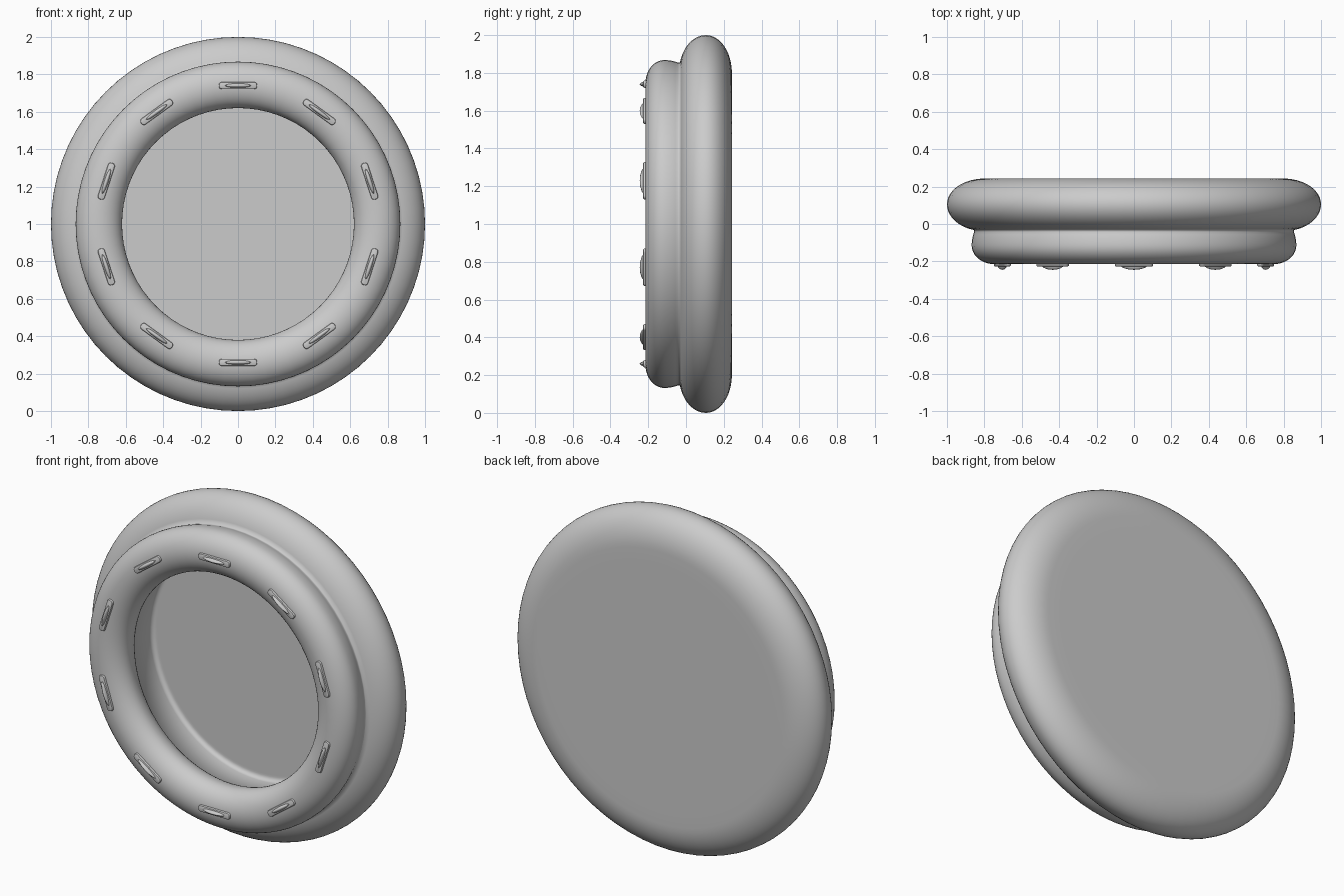
import bpy, bmesh
from math import sin, cos, pi, radians
from mathutils import Matrix, Vector

cube = bpy.data.objects.get("Cube")
if cube:
    bpy.data.objects.remove(cube, do_unlink=True)

GREY = (0.6, 0.6, 0.6, 1)
grey = bpy.data.materials.new("plain_grey")
grey.use_nodes = True
grey.diffuse_color = GREY
grey.node_tree.nodes["Principled BSDF"].inputs["Base Color"].default_value = GREY

CENTRE = Vector((0, 0, 1))
SIDES = 72


def finish(bm, name, angle):
    """Turn a bmesh into a smooth-shaded object."""
    bmesh.ops.recalc_face_normals(bm, faces=bm.faces)
    mesh = bpy.data.meshes.new(name)
    bm.to_mesh(mesh)
    bm.free()
    mesh.materials.append(grey)
    obj = bpy.data.objects.new(name, mesh)
    bpy.context.collection.objects.link(obj)
    bpy.ops.object.select_all(action='DESELECT')
    obj.select_set(True)
    bpy.context.view_layer.objects.active = obj
    bpy.ops.object.shade_smooth_by_angle(angle=radians(angle))


def arc(r, y, width, depth, start, end, steps):
    """Elliptical arc of (radius, y) points; 90 degrees points to the back."""
    angles = [radians(start + (end - start) * i / steps) for i in range(steps + 1)]
    return [(r + width * cos(a), y + depth * sin(a)) for a in angles]


def lathe(name, profile):
    """Spin a (radius, y) profile round the y axis."""
    bm = bmesh.new()
    verts = [bm.verts.new((r, y, 0)) for r, y in profile]
    edges = [bm.edges.new(pair) for pair in zip(verts, verts[1:])]
    bmesh.ops.spin(bm, geom=verts + edges, cent=(0, 0, 0), axis=(0, 1, 0),
                   angle=2 * pi, steps=SIDES, use_duplicate=False)
    bmesh.ops.remove_doubles(bm, verts=bm.verts, dist=0.0002)
    bmesh.ops.translate(bm, verts=bm.verts, vec=CENTRE)
    finish(bm, name, 120)


# Cushion-like back disc, soft crease, rounded front ring and deep recessed floor
back_disc = ([(0, 0.243), (0.72, 0.243)]
             + arc(0.80, 0.105, 0.20, 0.138, 90, 0, 12)
             + arc(0.80, 0.105, 0.20, 0.143, 0, -74, 10)[1:])
front_ring = (arc(0.744, -0.115, 0.124, 0.16, 27, 0, 5)
              + arc(0.744, -0.115, 0.124, 0.10, 0, -180, 20)[1:]
              + arc(0.744, -0.115, 0.124, 0.125, 180, 112, 7)[1:])
recess = (arc(0.68, 0.185, 0.025, 0.025, 0, 90, 5)
          + [(0.67, 0.21), (0, 0.21)])
lathe("ring_body", back_disc + front_ring + recess)


def add_stitch(index):
    """Flat rounded tab with a slim raised ridge, laid along the ring."""
    place = (Matrix.Translation(CENTRE) @ Matrix.Rotation(index * 2 * pi / 10, 4, 'Y')
             @ Matrix.Translation((0, -0.212, 0.74)))
    # Tab
    bm = bmesh.new()
    bmesh.ops.create_cube(bm, size=1, matrix=Matrix.Diagonal((0.205, 0.03, 0.038, 1)))
    corners = [e for e in bm.edges
               if abs(e.verts[0].co.y - e.verts[1].co.y) > 0.01]
    bmesh.ops.bevel(bm, geom=corners, offset=0.016, segments=4, profile=0.5,
                    affect='EDGES')
    rim = [e for e in bm.edges if all(v.co.y < -0.01 for v in e.verts)]
    bmesh.ops.bevel(bm, geom=rim, offset=0.007, segments=2, profile=0.5,
                    affect='EDGES')
    bm.transform(place)
    finish(bm, f"stitch_tab_{index + 1}", 35)
    # Ridge
    bm = bmesh.new()
    bmesh.ops.create_uvsphere(bm, u_segments=16, v_segments=8, radius=1,
                              matrix=Matrix.Diagonal((0.08, 0.033, 0.013, 1)))
    bm.transform(place)
    finish(bm, f"stitch_ridge_{index + 1}", 60)


for i in range(10):
    add_stitch(i)
